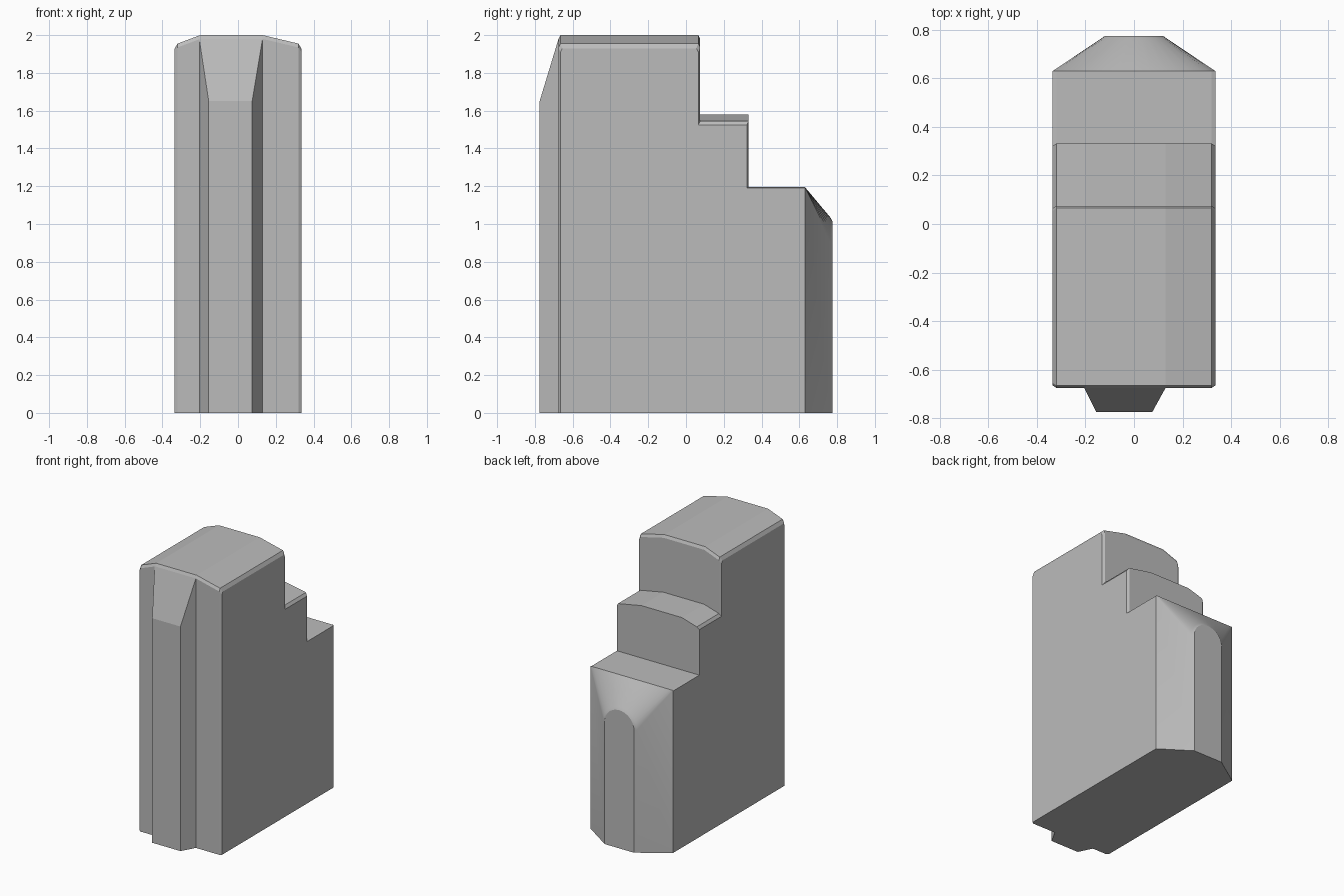
import bpy
import bmesh
from math import cos, sin, pi, radians

cube = bpy.data.objects.get("Cube")
if cube:
    bpy.data.objects.remove(cube, do_unlink=True)

grey = bpy.data.materials.new("stone_grey")
grey.use_nodes = True
colour = (0.5, 0.5, 0.5, 1)
grey.diffuse_color = colour
grey.node_tree.nodes["Principled BSDF"].inputs["Base Color"].default_value = colour


def loft(name, sections, closed=True, caps=(True, True), faces=()):
    """Bridge a row of equal-length point loops, optionally capping the ends."""
    bm = bmesh.new()
    rows = [[bm.verts.new(p) for p in s] for s in sections]
    count = len(rows[0])
    for a, b in zip(rows, rows[1:]):
        for i in range(count if closed else count - 1):
            j = (i + 1) % count
            bm.faces.new((a[i], a[j], b[j], b[i]))
    for row, cap in zip((rows[0], rows[-1]), caps):
        if cap:
            bm.faces.new(row)
    for f in faces:
        bm.faces.new([rows[r][c] for r, c in f])
    bmesh.ops.recalc_face_normals(bm, faces=bm.faces)
    mesh = bpy.data.meshes.new(name)
    bm.to_mesh(mesh)
    bm.free()
    mesh.materials.append(grey)
    obj = bpy.data.objects.new(name, mesh)
    bpy.context.collection.objects.link(obj)
    return obj


HALF = 0.335
SHOULDER = 0.63     # where the body meets the rear end
BASE_TOP = 1.195


# Stepped body: staircase outline repeated across x with a crowned top
def staircase(x, drop, inset):
    front, mid, rear = -0.675 + inset, 0.075 - inset, 0.332 - inset
    top, step = 2 - drop, 1.58 - 0.8 * drop
    base = BASE_TOP - inset / 2
    outline = [(front, 0), (front, top - 0.02), (front + 0.01, top),
               (mid - 0.01, top), (mid, top - 0.02), (mid, step),
               (rear, step), (rear, base), (SHOULDER, base), (SHOULDER, 0)]
    return [(x, y, z) for y, z in outline]


loft("stepped_body", [
    staircase(-HALF, 0.07, 0.01), staircase(-0.32, 0.045, 0),
    staircase(-0.2, 0, 0), staircase(0.13, 0, 0),
    staircase(0.32, 0.045, 0), staircase(HALF, 0.07, 0.01)])


# Front buttress: tapered rib with a sloping top
def rib(y, x0, x1, z):
    return [(x0, y, 0), (x0, y, z), (x1, y, z), (x1, y, 0)]


loft("front_buttress", [rib(-0.775, -0.155, 0.075, 1.65),
                        rib(-0.675, -0.205, 0.13, 1.98)])

# Rear end: hood flowing from the straight shoulder edge to a rounded arch
N = 16
angles = [pi - pi * i / N for i in range(N + 1)]


def arch(y, width, rise):
    points = [(width * cos(a), y, 0.9 + rise * sin(a)) for a in angles]
    return [(-width, y, 0)] + points + [(width, y, 0)]


shoulder = [(-HALF, SHOULDER, 0)]
shoulder += [(HALF * cos(a), SHOULDER, BASE_TOP) for a in angles]
shoulder += [(HALF, SHOULDER, 0)]
rear = loft("rear_hood",
            [shoulder, arch(0.764, 0.135, 0.135), arch(0.775, 0.12, 0.115)],
            closed=False, caps=(False, True),
            faces=[[(0, 0), (1, 0), (2, 0), (2, N + 2), (1, N + 2), (0, N + 2)]])
bpy.ops.object.select_all(action="DESELECT")
rear.select_set(True)
bpy.context.view_layer.objects.active = rear
bpy.ops.object.shade_smooth_by_angle(angle=radians(25))
